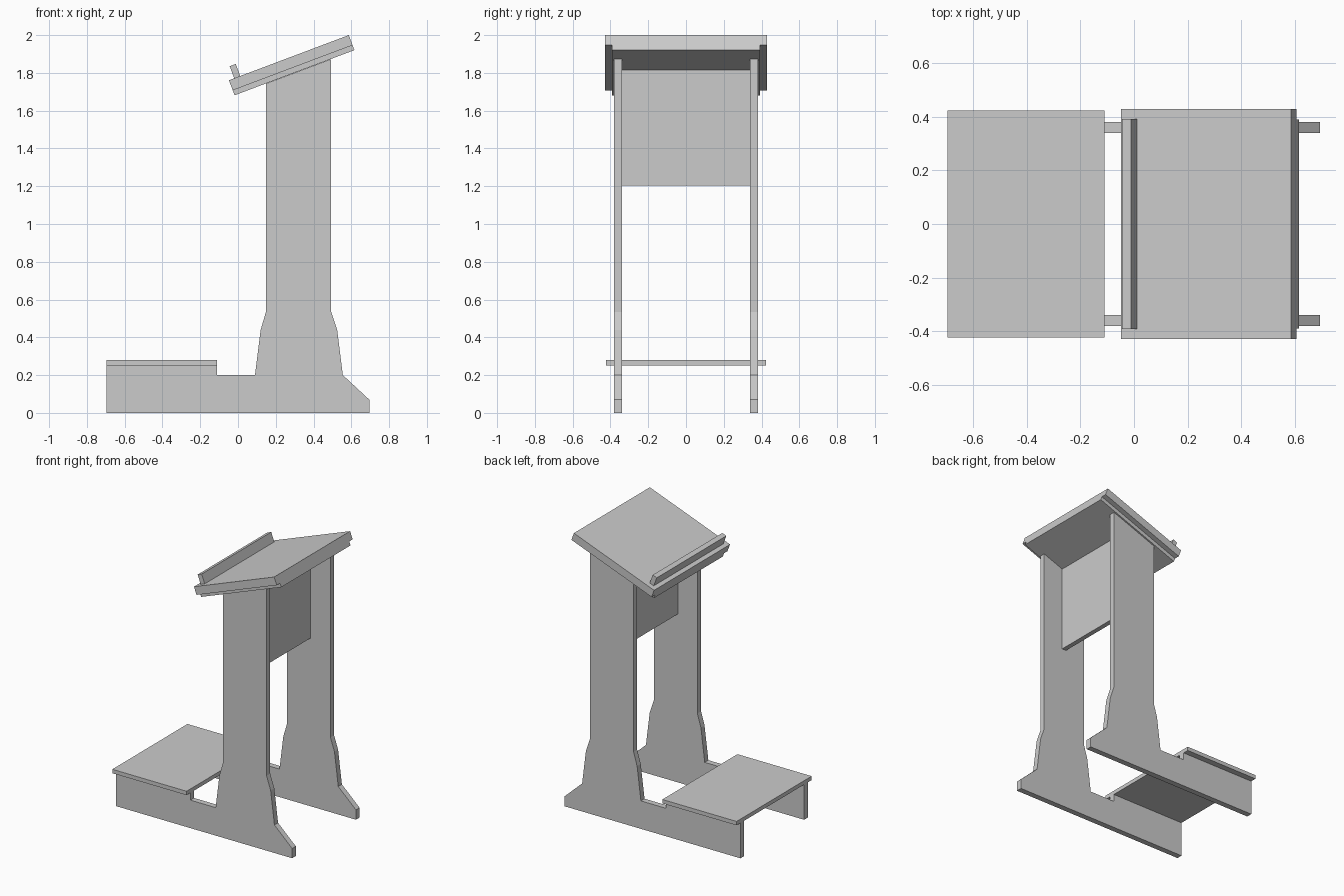
import bpy, bmesh

if "Cube" in bpy.data.objects:
    bpy.data.objects.remove(bpy.data.objects["Cube"])


def prism(name, profile, y0, y1):
    """Extrude an x-z outline from y0 to y1."""
    bm = bmesh.new()
    face = bm.faces.new([bm.verts.new((x, y0, z)) for x, z in profile])
    ext = bmesh.ops.extrude_face_region(bm, geom=[face])["geom"]
    verts = [v for v in ext if isinstance(v, bmesh.types.BMVert)]
    bmesh.ops.translate(bm, verts=verts, vec=(0, y1 - y0, 0))
    bmesh.ops.recalc_face_normals(bm, faces=bm.faces)
    mesh = bpy.data.meshes.new(name)
    bm.to_mesh(mesh)
    bm.free()
    obj = bpy.data.objects.new(name, mesh)
    bpy.context.collection.objects.link(obj)
    return obj


# Desk slope: u runs up the slope, v is perpendicular to it
ORIGIN = (-0.048, 1.761)
COS, SIN = 0.9358, 0.3525
LENGTH = 0.678


def tilted(name, u0, u1, v0, v1, half_width):
    outline = [(ORIGIN[0] + u * COS - v * SIN, ORIGIN[1] + u * SIN + v * COS)
               for u, v in ((u0, v0), (u1, v0), (u1, v1), (u0, v1))]
    return prism(name, outline, -half_width, half_width)


def underside(x):
    """Height of the desk's lower surface at x."""
    return 1.92 + (x - 0.618) * SIN / COS


# Side panels: foot, kneeler support and upright in one board
side = [(-0.697, 0), (0.695, 0), (0.695, 0.07), (0.555, 0.20), (0.525, 0.44),
        (0.493, 0.535), (0.493, underside(0.493)), (0.148, underside(0.148)),
        (0.148, 0.535), (0.12, 0.44), (0.09, 0.20), (-0.11, 0.20),
        (-0.11, 0.252), (-0.697, 0.252)]
for name, y in (("front_side_panel", -0.381), ("back_side_panel", 0.34)):
    prism(name, side, y, y + 0.041)

# Kneeling board
prism("kneeling_board", [(-0.697, 0.252), (-0.11, 0.252), (-0.11, 0.28), (-0.697, 0.28)],
      -0.424, 0.424)

# Cross panel between the uprights
prism("cross_panel", [(0.303, 1.203), (0.337, 1.203), (0.337, underside(0.337)),
                      (0.303, underside(0.303))], -0.34, 0.34)

# Desk top, its narrower lower board and the book ledge
tilted("desk_top", 0, LENGTH, -0.057, 0, 0.429)
tilted("desk_under_board", 0, LENGTH, -0.085, -0.057, 0.391)
tilted("book_ledge", 0.03, 0.064, 0, 0.068, 0.393)
